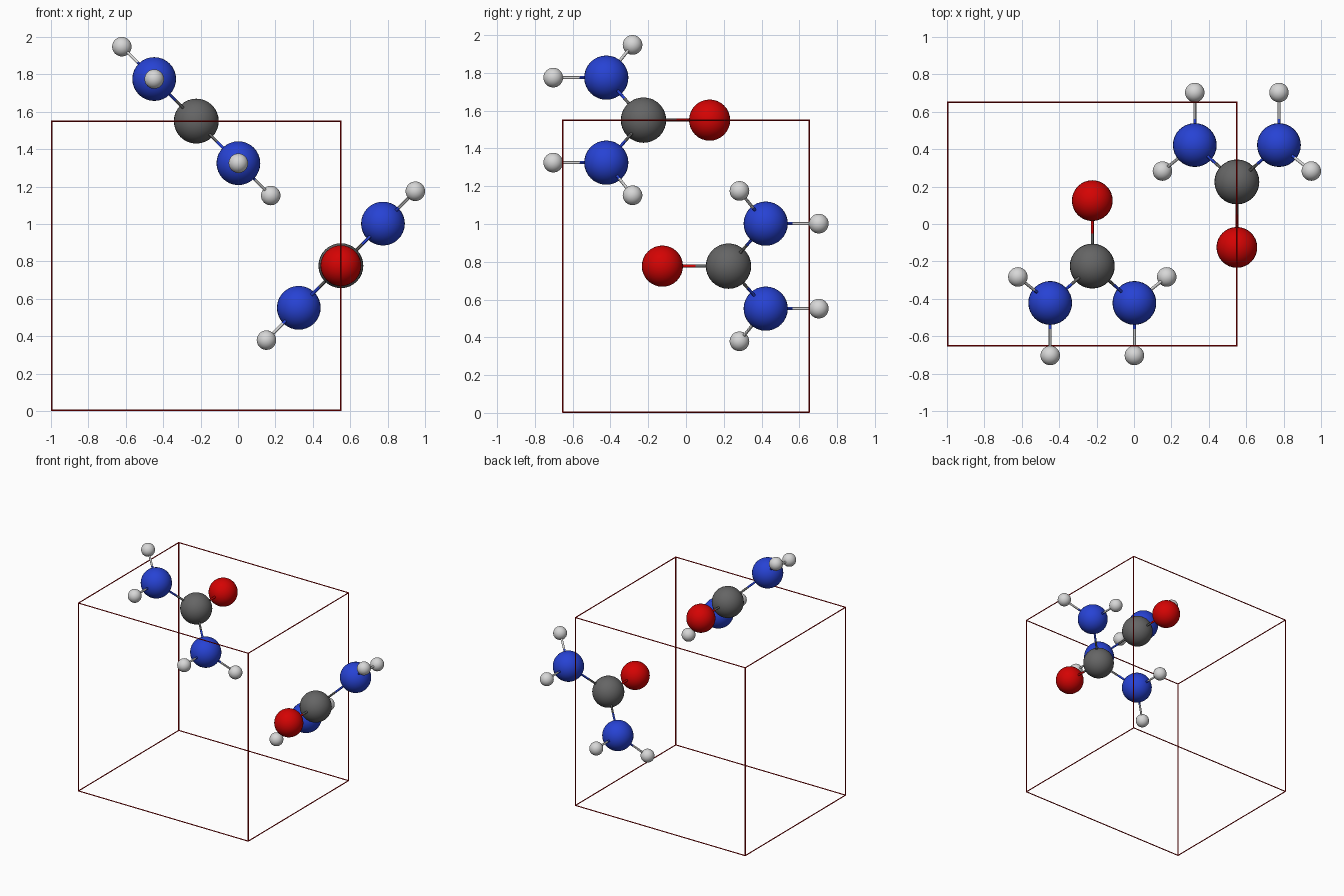
import bpy
from mathutils import Vector

cube = bpy.data.objects.get("Cube")
if cube:
    bpy.data.objects.remove(cube, do_unlink=True)


def material(name, rgb):
    m = bpy.data.materials.new(name)
    m.use_nodes = True
    m.diffuse_color = (*rgb, 1)
    m.node_tree.nodes["Principled BSDF"].inputs["Base Color"].default_value = (*rgb, 1)
    return m


# One colour and radius per kind of atom
COLOURS = {
    "carbon": material("dark grey", (0.13, 0.13, 0.13)),
    "nitrogen": material("blue", (0.02, 0.055, 0.66)),
    "oxygen": material("red", (0.66, 0.001, 0.001)),
    "hydrogen": material("pale grey", (0.68, 0.68, 0.68)),
}
FRAME = material("frame red", (0.5, 0.0, 0.0))
RADII = {"carbon": 0.12, "nitrogen": 0.117, "oxygen": 0.109, "hydrogen": 0.052}
STICK = 0.008
EDGE = 0.004


def finish(name, mat):
    obj = bpy.context.object
    obj.name = name
    obj.data.materials.append(mat)
    bpy.ops.object.shade_smooth_by_angle()


def atom(name, kind, pos):
    bpy.ops.mesh.primitive_uv_sphere_add(segments=32, ring_count=16,
                                         radius=RADII[kind], location=pos)
    finish(name, COLOURS[kind])


def rod(name, a, b, radius, mat, sides=12):
    a, b = Vector(a), Vector(b)
    d = b - a
    bpy.ops.mesh.primitive_cylinder_add(
        vertices=sides, radius=radius, depth=d.length, location=(a + b) / 2,
        rotation=d.to_track_quat('Z', 'Y').to_euler())
    finish(name, mat)


def bond(name, kind_a, a, kind_b, b):
    # Each half of the stick takes the colour of its nearer atom
    a, b = Vector(a), Vector(b)
    mid = (a + b) / 2
    rod(name + "_inner", a, mid, STICK, COLOURS[kind_a])
    rod(name + "_outer", mid, b, STICK, COLOURS[kind_b])


def molecule(name, centre, y_dir, z_dir):
    """Planar molecule: amine arms lie along (1, z_dir) in x-z, y_dir points away from the oxygen."""
    c = Vector(centre)

    def at(side, y):
        return c + Vector((side, y * y_dir, side * z_dir))

    atom(name + "_carbon", "carbon", c)
    o = at(0, -0.35)
    atom(name + "_oxygen", "oxygen", o)
    bond(name + "_oxygen_bond", "carbon", c, "oxygen", o)
    for label, s in (("left", 1), ("right", -1)):
        n = at(s * 0.225, 0.197)
        part = f"{name}_{label}"
        atom(part + "_nitrogen", "nitrogen", n)
        bond(part + "_nitrogen_bond", "carbon", c, "nitrogen", n)
        for i, h in enumerate((at(s * 0.225, 0.478), at(s * 0.398, 0.058)), 1):
            atom(f"{part}_hydrogen_{i}", "hydrogen", h)
            bond(f"{part}_hydrogen_bond_{i}", "nitrogen", n, "hydrogen", h)


# Two molecules facing opposite ways
molecule("upper_molecule", (-0.223, -0.225, 1.55), -1, -1)
molecule("lower_molecule", (0.55, 0.225, 0.777), 1, 1)

# Thin wire box: four rods along each axis
LOW = (-0.996, -0.652, EDGE)
HIGH = (0.55, 0.652, 1.55)
for axis, letter in enumerate("xyz"):
    u, v = [k for k in range(3) if k != axis]
    count = 0
    for eu in (LOW, HIGH):
        for ev in (LOW, HIGH):
            a, b = list(LOW), list(HIGH)
            a[u] = b[u] = eu[u]
            a[v] = b[v] = ev[v]
            count += 1
            rod(f"box_edge_{letter}_{count}", a, b, EDGE, FRAME, 8)
